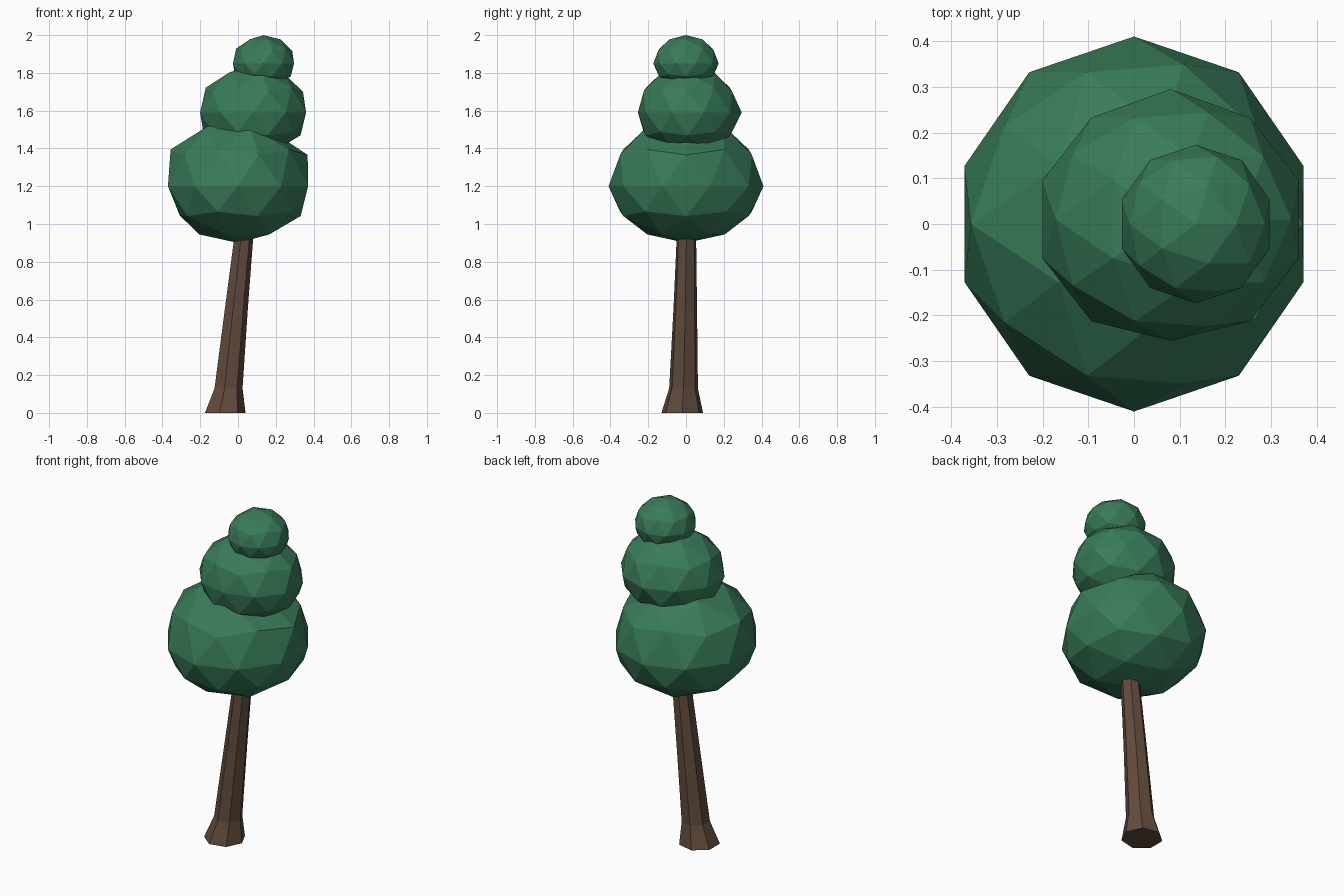
import bpy, bmesh
from math import sin, cos, tau
from mathutils import Vector

if "Cube" in bpy.data.objects:
    bpy.data.objects.remove(bpy.data.objects["Cube"])


def material(name, color):
    m = bpy.data.materials.new(name)
    m.diffuse_color = color
    m.use_nodes = True
    m.node_tree.nodes["Principled BSDF"].inputs["Base Color"].default_value = m.diffuse_color
    return m


def finish(bm, name, mat):
    bmesh.ops.recalc_face_normals(bm, faces=bm.faces)
    me = bpy.data.meshes.new(name)
    bm.to_mesh(me)
    bm.free()
    me.materials.append(mat)
    ob = bpy.data.objects.new(name, me)
    bpy.context.collection.objects.link(ob)
    return ob


def foliage(name, center, rx, ry, up, down, nudges=()):
    """Low-poly ball with different heights above and below its equator."""
    bm = bmesh.new()
    bmesh.ops.create_icosphere(bm, subdivisions=2, radius=1)
    unit = [(v, v.co.copy()) for v in bm.verts]
    for v, u in unit:
        v.co = Vector(center) + Vector((u.x * rx, u.y * ry, u.z * (up if u.z > 0 else down)))
    # uneven corners: the vertex nearest a direction is pushed by an offset
    for direction, offset in nudges:
        d = Vector(direction).normalized()
        max(unit, key=lambda p: p[1].dot(d))[0].co += Vector(offset)
    return finish(bm, name, leaf)


def trunk(name, rings, sides=7):
    bm = bmesh.new()
    loops = [[bm.verts.new((x + r * cos(tau * i / sides), y + r * sin(tau * i / sides), z))
              for i in range(sides)] for x, y, z, r in rings]
    for a, b in zip(loops, loops[1:]):
        for i in range(sides):
            j = (i + 1) % sides
            bm.faces.new((a[i], a[j], b[j], b[i]))
    bm.faces.new(loops[0][::-1])
    bm.faces.new(loops[-1])
    return finish(bm, name, bark)


leaf = material("leaf green", (0.04, 0.2, 0.1, 1))
bark = material("bark brown", (0.12, 0.07, 0.045, 1))

# Leaning trunk with a flared foot: x, y, z, radius
trunk("trunk", [(-0.073, -0.02, 0, 0.113), (-0.054, -0.013, 0.13, 0.078),
                (-0.012, -0.004, 0.55, 0.064), (0.027, 0.002, 0.92, 0.053),
                (0.05, 0.004, 1.15, 0.047)])

# Three stacked foliage clumps
foliage("lower_foliage", (0, 0, 1.2), 0.39, 0.41, 0.37, 0.30,
        [((0.526, 0, 0.85), (0.03, 0, -0.06)),
         ((0.894, 0, 0.447), (0.02, 0, 0)),
         ((-0.85, 0, 0.526), (-0.025, 0, 0)),
         ((-0.894, 0, -0.447), (0.04, 0, -0.02))])
foliage("middle_foliage", (0.08, 0.01, 1.59), 0.295, 0.275, 0.25, 0.23,
        [((0, 1, 0), (0, 0.01, 0)), ((0, -1, 0), (0, 0.01, 0))])
foliage("top_foliage", (0.135, 0, 1.85), 0.17, 0.173, 0.15, 0.13)
